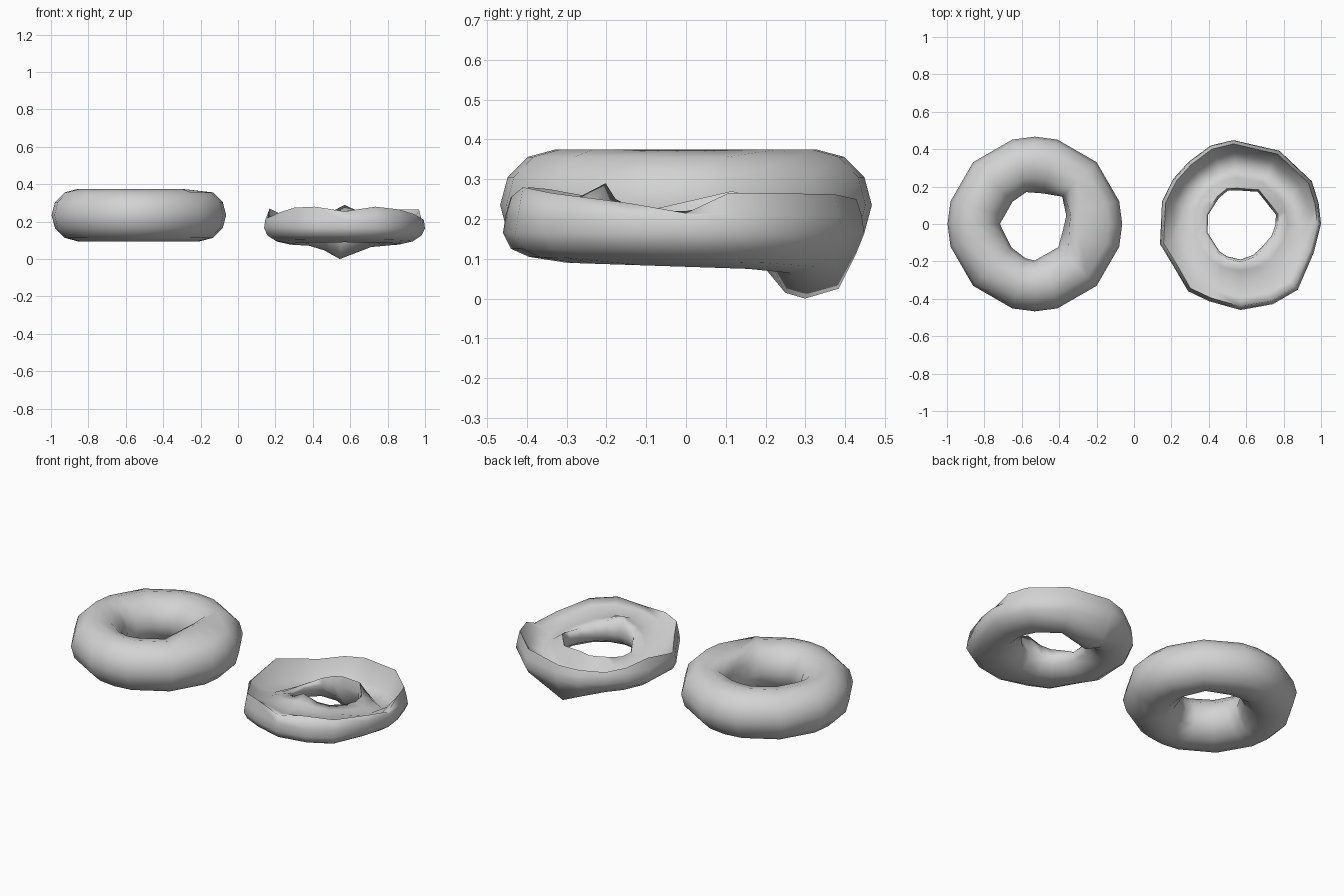
import bpy
import bmesh
from math import sin, cos, pi, radians

cube = bpy.data.objects.get("Cube")
if cube:
    bpy.data.objects.remove(cube, do_unlink=True)

grey = bpy.data.materials.new("plain_grey")
grey.use_nodes = True
colour = (0.65, 0.65, 0.65, 1)
grey.diffuse_color = colour
grey.node_tree.nodes["Principled BSDF"].inputs["Base Color"].default_value = colour


def polygon_radius(keys, a):
    """Radius at angle a (degrees) of a polygon given as (angle, radius) corners."""
    pts = sorted(keys)
    pts = pts + [(pts[0][0] + 360, pts[0][1])]
    a = (a - pts[0][0]) % 360 + pts[0][0]
    for (a0, r0), (a1, r1) in zip(pts, pts[1:]):
        if a0 <= a <= a1:
            t0, t1 = radians(a - a0), radians(a1 - a)
            return r0 * r1 * sin(t0 + t1) / (r0 * sin(t0) + r1 * sin(t1))


def sweep(name, columns, centre_x):
    """Skin a ring of (angle, [(radius, z), ...]) closed cross-sections."""
    bm = bmesh.new()
    grid = [[bm.verts.new((centre_x + r * cos(radians(a)), r * sin(radians(a)), z))
             for r, z in profile] for a, profile in columns]
    rows = len(grid[0])
    for i, col in enumerate(grid):
        nxt = grid[(i + 1) % len(grid)]
        for j in range(rows):
            k = (j + 1) % rows
            bm.faces.new((col[j], nxt[j], nxt[k], col[k]))
    bmesh.ops.recalc_face_normals(bm, faces=bm.faces)
    mesh = bpy.data.meshes.new(name)
    bm.to_mesh(mesh)
    bm.free()
    mesh.materials.append(grey)
    obj = bpy.data.objects.new(name, mesh)
    bpy.context.collection.objects.link(obj)
    bpy.ops.object.select_all(action='DESELECT')
    obj.select_set(True)
    bpy.context.view_layer.objects.active = obj
    bpy.ops.object.shade_smooth_by_angle(angle=radians(100))


# Ring: round tube with an irregular hole and a flattened crest on the +x side
hole = [(180, .187), (117, .195), (48, .21), (27, .2), (-43, .178), (-90, .195), (-121, .2)]
columns = []
for a in [q + s for q in (0, 90, 180, 270) for s in (0, 15, 45, 75)]:
    inner = polygon_radius(hole, a)
    profile = []
    for j in range(12):
        v = j * pi / 6
        r, z = .327 + .14 * cos(v), .235 + .14 * sin(v)
        if cos(v) < -.1:
            r -= (.187 - inner) * -cos(v)
        if cos(radians(a)) > .8 and j in (3, 4):
            r *= cos(pi / 4) / cos(radians(a)) * (1 if j == 3 else 1.08)
        profile.append((r, z))
    columns.append((a, profile))
sweep("dough_ring", columns, -.53)

# Icing: wavy-rimmed ring, full at the front, sunk into a trough with a drip at the back
# Each station: angle, outer radius, rim height, collar height
stations = [(0, .43, .215, .22), (15, .432, .265, .23), (31, .444, .265, .23), (62, .443, .262, .235),
            (95, .45, .25, .235), (111, .449, .24, .225), (130, .433, .225, .215), (146, .433, .24, .205),
            (164, .437, .27, .195), (194, .444, .22, .19), (211, .424, .25, .21), (232, .456, .275, .23),
            (248, .446, .28, .25), (270, .46, .255, .29), (292, .462, .28, .25), (311, .466, .265, .23),
            (339, .42, .24, .22)]
drip = {62: .1, 95: 1, 111: .35}
gap = [(180, .205), (117, .2), (65, .2), (15, .195), (-12, .19), (-63, .18), (-90, .19), (-121, .195)]
columns = []
for a, outer, rim, collar in stations:
    d = drip.get(a, 0)
    s = sin(radians(a))
    g = polygon_radius(gap, a)
    low = .08 - .01 * s
    floor = .165 - .075 * s - .03 * d + .015 * cos(radians(a))
    outside = [(outer - .02, rim), (outer - .007, min(.21, rim)), (outer, .165),
               (outer - .02, .125 - .01 * d), (outer - .065, low + .015 - .06 * d),
               (.3, low - .07 * d), (.25, low + .01 - .065 * d),
               (g + .012, .135 - .05 * d), (g, .18), (g + .012, collar)]
    inside = [(.25, (floor + collar) / 2), (.3, floor),
              (outer - .065, floor * .65 + rim * .35)]
    columns.append((a, outside + inside))
sweep("icing", columns, .57)
